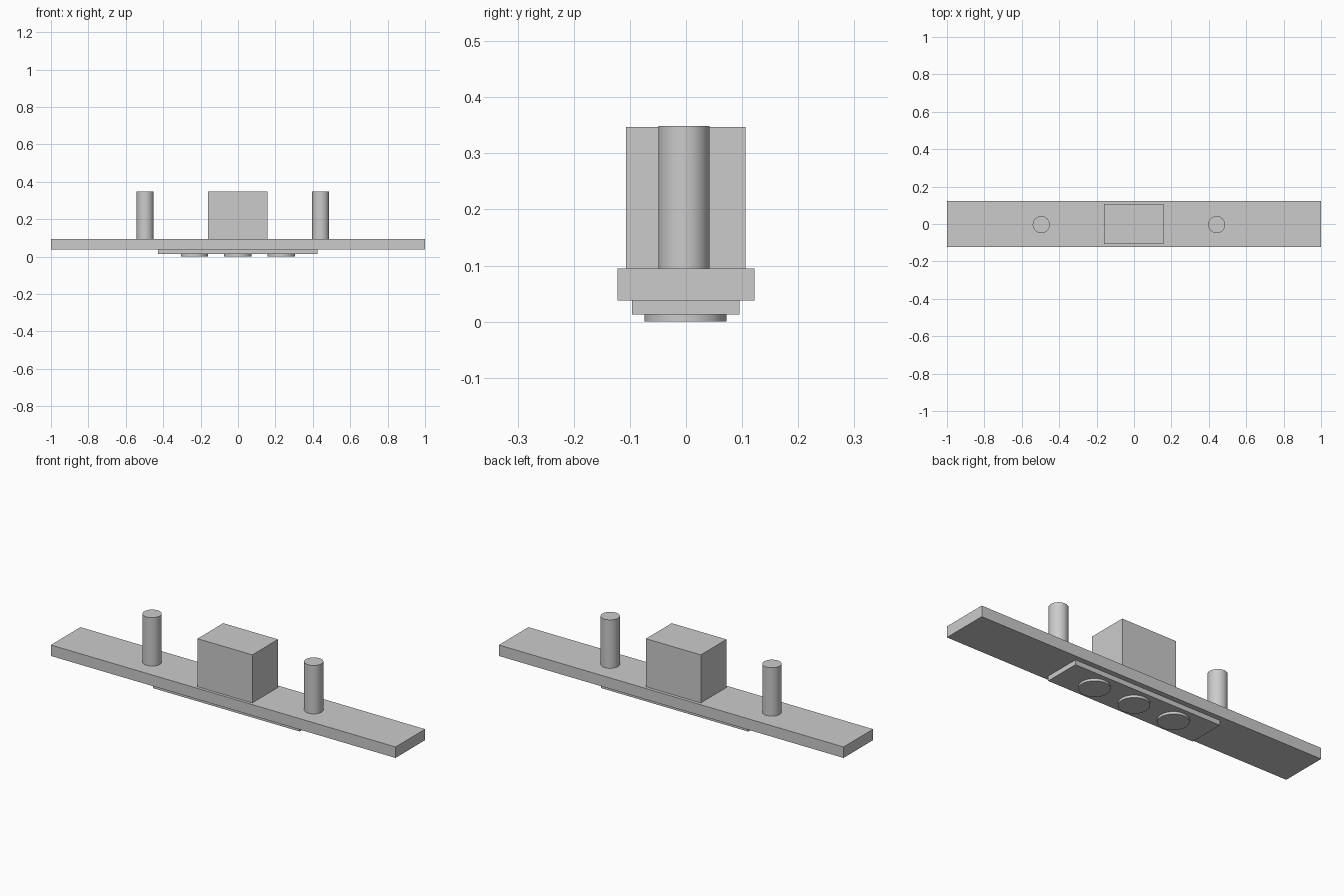
import bpy

if "Cube" in bpy.data.objects:
    bpy.data.objects.remove(bpy.data.objects["Cube"])


def box(name, x0, x1, y0, y1, z0, z1):
    bpy.ops.mesh.primitive_cube_add(
        size=1, location=((x0 + x1) / 2, (y0 + y1) / 2, (z0 + z1) / 2))
    ob = bpy.context.object
    ob.name = name
    ob.scale = (x1 - x0, y1 - y0, z1 - z0)
    bpy.ops.object.transform_apply(location=False, rotation=False, scale=True)
    return ob


def cylinder(name, x, y, radius, z0, z1):
    bpy.ops.mesh.primitive_cylinder_add(
        vertices=64, radius=radius, depth=z1 - z0, location=(x, y, (z0 + z1) / 2))
    ob = bpy.context.object
    ob.name = name
    bpy.ops.object.shade_smooth_by_angle()
    return ob


# Long mounting plate
box("mounting_plate", -1, 1, -0.1225, 0.1225, 0.0375, 0.095)

# Thin panel under the plate
box("lower_panel", -0.427, 0.425, -0.0965, 0.0955, 0.0125, 0.0375)

# Central block on top
box("center_block", -0.16, 0.158, -0.107, 0.1058, 0.095, 0.347)

# Upright posts either side of the block
for side, x in (("left", -0.496), ("right", 0.442)):
    cylinder(f"post_{side}", x, -0.0035, 0.0455, 0.095, 0.349)

# Row of shallow discs on the underside
for i, x in enumerate((-0.233, -0.001, 0.232)):
    cylinder(f"bottom_disc_{i + 1}", x, -0.001, 0.073, 0, 0.0125)
